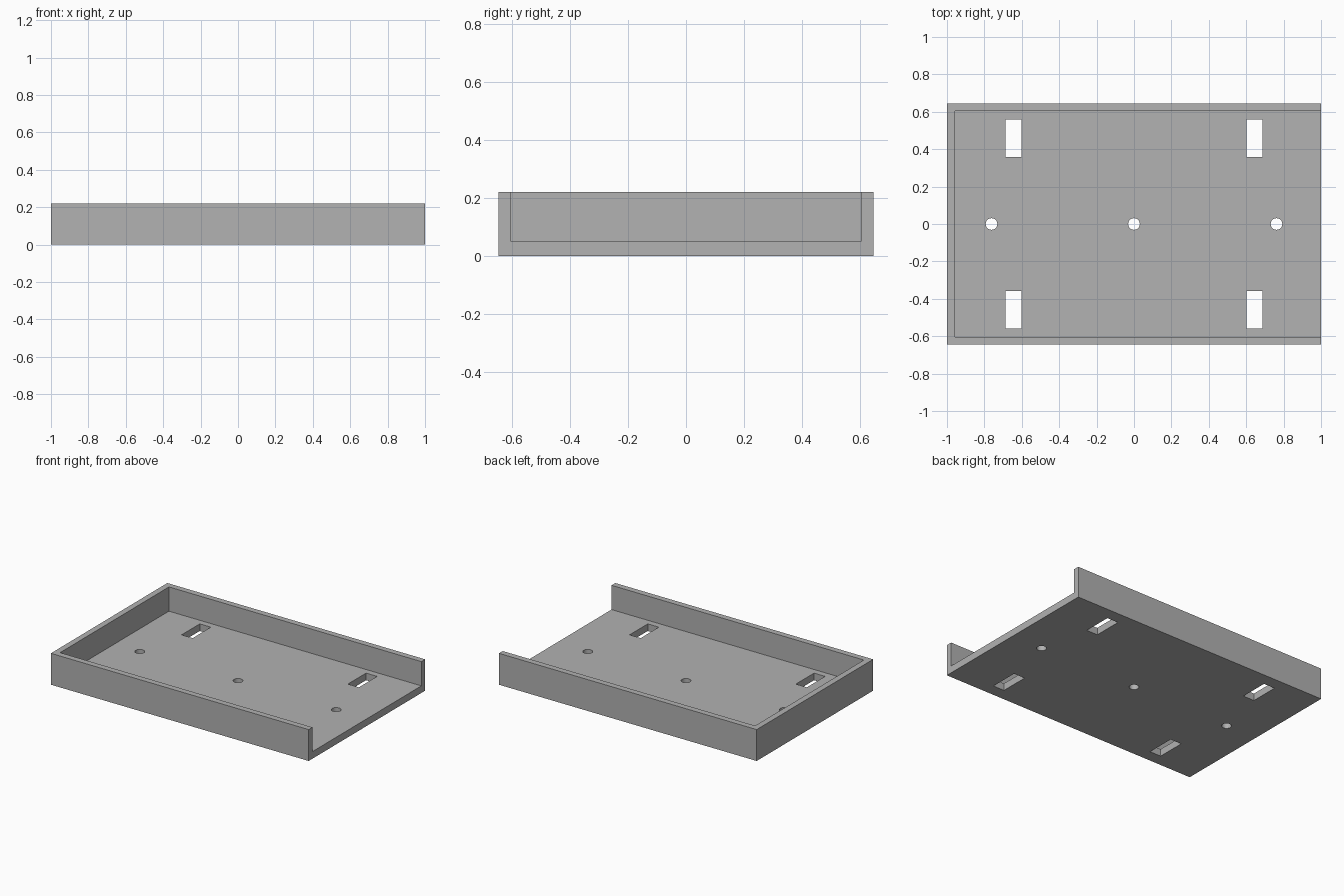
import bpy
import bmesh
from mathutils import Matrix, Vector

default = bpy.data.objects.get("Cube")
if default:
    bpy.data.objects.remove(default, do_unlink=True)

HALF_X, HALF_Y, HEIGHT = 1.0, 0.645, 0.22
WALL, FLOOR = 0.042, 0.05

grey = bpy.data.materials.new("plain grey")
grey.use_nodes = True
colour = (0.445, 0.445, 0.445, 1)
grey.diffuse_color = colour
grey.node_tree.nodes["Principled BSDF"].inputs["Base Color"].default_value = colour


def add_box(bm, low, high):
    low, high = Vector(low), Vector(high)
    size = Matrix.Diagonal((*(high - low), 1))
    bmesh.ops.create_cube(bm, size=1, matrix=Matrix.Translation((low + high) / 2) @ size)


def make_object(name, bm):
    mesh = bpy.data.meshes.new(name)
    bm.to_mesh(mesh)
    bm.free()
    mesh.materials.append(grey)
    obj = bpy.data.objects.new(name, mesh)
    bpy.context.collection.objects.link(obj)
    return obj


# Solid block for the tray
bm = bmesh.new()
add_box(bm, (-HALF_X, -HALF_Y, 0), (HALF_X, HALF_Y, HEIGHT))
tray = make_object("open_ended_tray", bm)

# Interior, open at the top and the +x end
bm = bmesh.new()
add_box(bm, (-HALF_X + WALL, -HALF_Y + WALL, FLOOR), (HALF_X + 0.2, HALF_Y - WALL, HEIGHT + 0.2))
interior = make_object("interior_cutter", bm)

# Four mounting slots and three screw holes through the floor
bm = bmesh.new()
for x in (-0.645, 0.645):
    for y in (-0.458, 0.458):
        add_box(bm, (x - 0.043, y - 0.101, -0.1), (x + 0.043, y + 0.101, 0.1))
for x in (-0.762, 0, 0.762):
    bmesh.ops.create_cone(bm, cap_ends=True, segments=32, radius1=0.031, radius2=0.031,
                          depth=0.3, matrix=Matrix.Translation((x, 0, 0)))
openings = make_object("floor_openings_cutter", bm)

# Cut the block, then discard the cutters
bpy.ops.object.select_all(action="DESELECT")
tray.select_set(True)
bpy.context.view_layer.objects.active = tray
for cutter in (interior, openings):
    cutter.hide_render = True
    cut = tray.modifiers.new(cutter.name, "BOOLEAN")
    cut.operation = "DIFFERENCE"
    cut.solver = "EXACT"
    cut.object = cutter
    bpy.ops.object.modifier_apply(modifier=cut.name)
    bpy.data.objects.remove(cutter, do_unlink=True)

# Smooth the round holes while keeping every edge crisp
bpy.ops.object.shade_smooth_by_angle()
